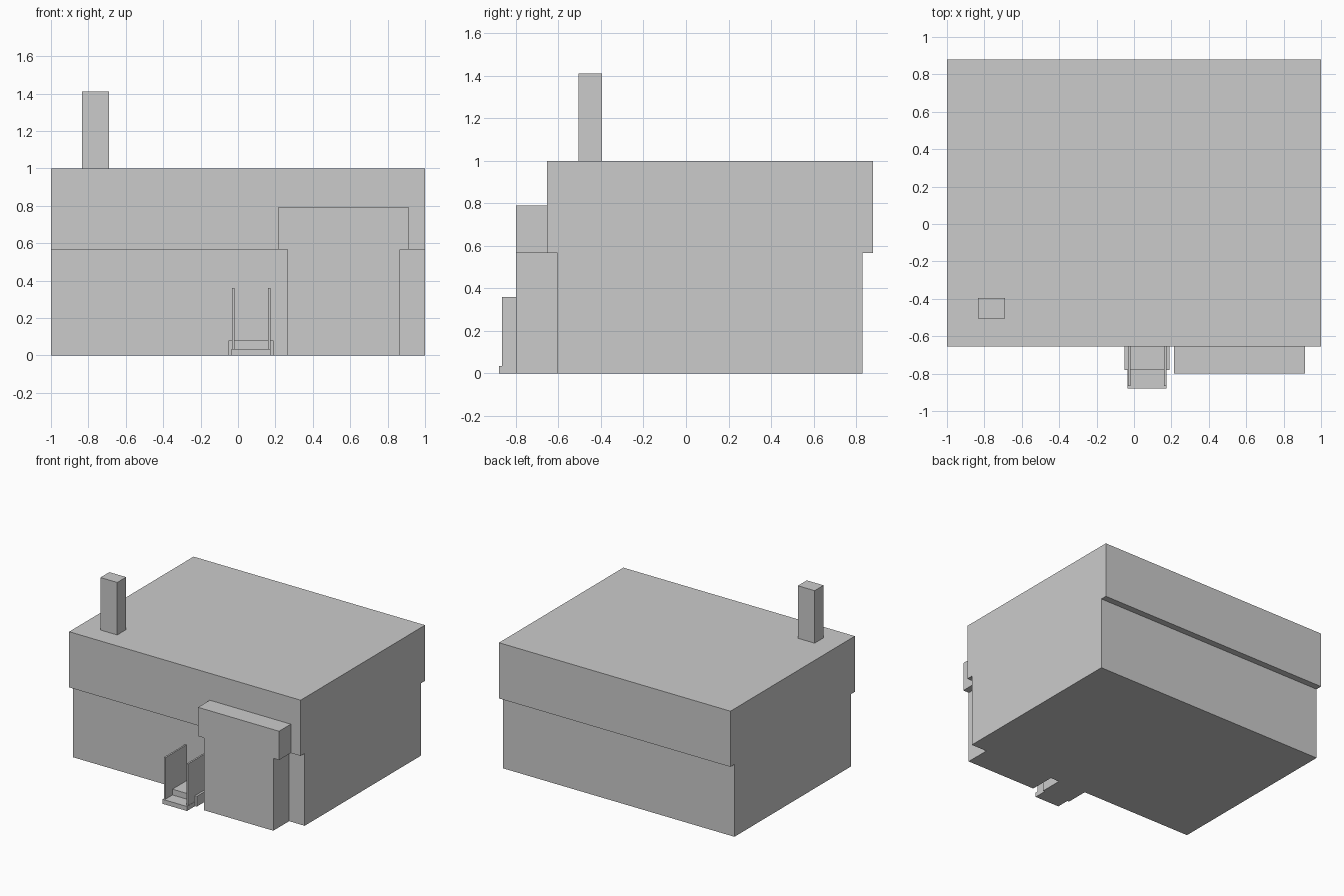
import bpy

if "Cube" in bpy.data.objects:
    bpy.data.objects.remove(bpy.data.objects["Cube"], do_unlink=True)

# One plain grey for the whole building
grey = bpy.data.materials.new("plain_grey")
grey.use_nodes = True
colour = (0.6, 0.6, 0.6, 1)
grey.diffuse_color = colour
grey.node_tree.nodes["Principled BSDF"].inputs["Base Color"].default_value = colour


def box(name, x, y, z):
    """Box from (low, high) ranges on each axis."""
    ranges = (x, y, z)
    bpy.ops.mesh.primitive_cube_add(size=1, location=[(a + b) / 2 for a, b in ranges])
    obj = bpy.context.object
    obj.name = name
    obj.scale = [b - a for a, b in ranges]
    bpy.ops.object.transform_apply(location=False, rotation=False, scale=True)
    obj.data.materials.append(grey)
    return obj


FLOOR = 0.565   # top of the ground storey
WALL = -0.605   # front wall of the ground storey

# Two storeys, the upper one overhanging front and back
box("ground_storey", (-1, 1), (WALL, 0.83), (0, FLOOR))
box("upper_storey", (-1, 1), (-0.655, 0.88), (FLOOR, 1))

# Projecting front bay with its wider head
box("front_bay", (0.265, 0.865), (-0.8, WALL), (0, FLOOR))
box("bay_head", (0.215, 0.915), (-0.8, -0.655), (FLOOR, 0.79))

# Chimney
box("chimney", (-0.835, -0.69), (-0.505, -0.395), (0.56, 1.41))

# Entrance steps with a thin side panel at each edge
box("upper_step", (-0.05, 0.19), (-0.78, WALL), (0, 0.08))
box("lower_step", (-0.035, 0.175), (-0.88, -0.78), (0, 0.035))
for side, x in (("right", -0.033), ("left", 0.16)):
    box(side + "_step_panel", (x, x + 0.013), (-0.865, WALL), (0.035, 0.36))
